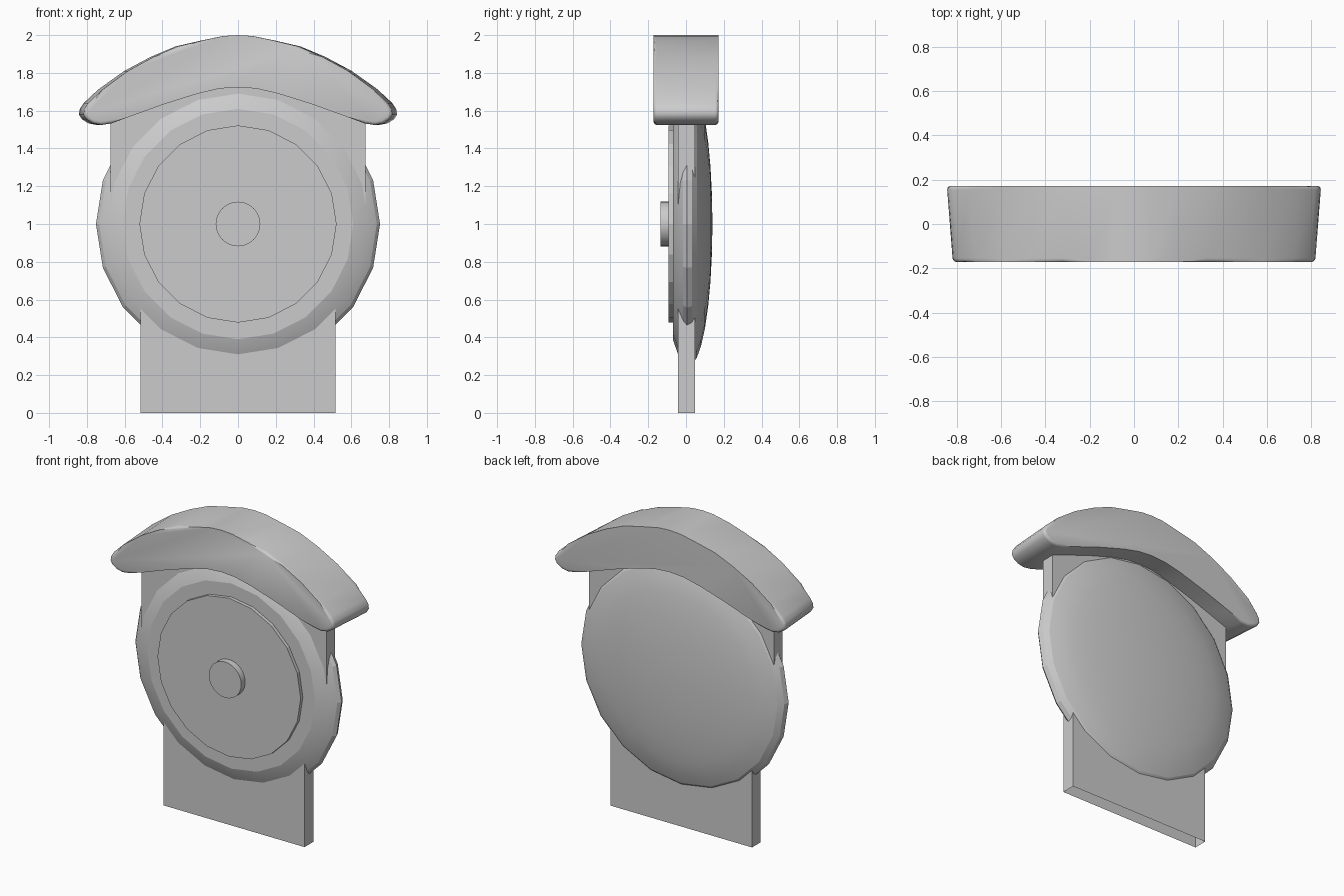
import bpy, bmesh
from math import cos, sin, pi, radians

if "Cube" in bpy.data.objects:
    bpy.data.objects.remove(bpy.data.objects["Cube"])


def finish(name, bm, smooth=None):
    bmesh.ops.recalc_face_normals(bm, faces=bm.faces)
    me = bpy.data.meshes.new(name)
    bm.to_mesh(me)
    bm.free()
    ob = bpy.data.objects.new(name, me)
    bpy.context.collection.objects.link(ob)
    if smooth:
        bpy.ops.object.select_all(action='DESELECT')
        ob.select_set(True)
        bpy.context.view_layer.objects.active = ob
        bpy.ops.object.shade_smooth_by_angle(angle=radians(smooth))
    return ob


def mirrored(half):
    """Close a right-hand outline (top centre to bottom centre) across x = 0."""
    return half + [(-x, z) for x, z in reversed(half) if x > 0]


def extrude_outline(outline, y0, y1, sx0=1.0, sx1=1.0):
    bm = bmesh.new()
    front = [bm.verts.new((x * sx0, y0, z)) for x, z in outline]
    back = [bm.verts.new((x * sx1, y1, z)) for x, z in outline]
    bm.faces.new(front)
    bm.faces.new(back)
    n = len(outline)
    for i in range(n):
        j = (i + 1) % n
        bm.faces.new((front[i], front[j], back[j], back[i]))
    return bm


def lathe(name, profile, sides, cz=1.0, smooth=None):
    """Revolve (radius, y) points around the y axis through z = cz."""
    bm = bmesh.new()
    rings = []
    for r, y in profile:
        if r == 0:
            rings.append([bm.verts.new((0, y, cz))] * sides)
        else:
            rings.append([bm.verts.new((r * cos(2 * pi * i / sides), y,
                                        cz + r * sin(2 * pi * i / sides)))
                          for i in range(sides)])
    for a, b in zip(rings, rings[1:]):
        for i in range(sides):
            j = (i + 1) % sides
            bm.faces.new(list(dict.fromkeys((a[i], a[j], b[j], b[i]))))
    return finish(name, bm, smooth)


# Backing plate: narrow foot, wider shoulders, slot recessed into the bottom
plate = mirrored([(0, 1.8), (0.35, 1.75), (0.675, 1.62), (0.675, 1.0),
                  (0.515, 0.8), (0.515, 0)])
bm = extrude_outline(plate, -0.042, 0.048)
bottom = [f for f in bm.faces if all(v.co.z < 0.001 for v in f.verts)]
bmesh.ops.inset_region(bm, faces=bottom, thickness=0.022)
ext = bmesh.ops.extrude_face_region(bm, geom=bottom)
bmesh.ops.delete(bm, geom=bottom, context='FACES')
bmesh.ops.translate(bm, vec=(0, 0, 0.3),
                    verts=[v for v in ext['geom'] if isinstance(v, bmesh.types.BMVert)])
finish("backing_plate", bm)

# Domed body: bevelled front, shallow dome at the back
dome = [(0.745 * sin(radians(a)), 0.02 + 0.12 * cos(radians(a)))
        for a in (84, 72, 60, 48, 36, 24, 12)]
lathe("domed_body", [(0, -0.07), (0.61, -0.07), (0.69, -0.042), (0.735, -0.015),
                     (0.752, 0.005)] + dome + [(0, 0.14)], 20, smooth=12)

# Face disc and centre knob
lathe("face_disc", [(0, -0.06), (0.522, -0.06), (0.522, -0.093), (0, -0.093)], 20)
lathe("centre_knob", [(0, -0.08), (0.118, -0.08), (0.118, -0.135), (0, -0.135)],
      32, smooth=40)

# Arched canopy, slightly wider at the back, rounded rims
canopy = mirrored([(0, 2.0), (0.08, 1.995), (0.2, 1.97), (0.33, 1.94), (0.46, 1.885),
                   (0.6, 1.81), (0.74, 1.71), (0.815, 1.64), (0.835, 1.61),
                   (0.84, 1.58), (0.825, 1.555), (0.79, 1.533), (0.745, 1.524),
                   (0.69, 1.532), (0.6, 1.565), (0.4, 1.635), (0.22, 1.69),
                   (0.1, 1.717), (0, 1.724)])
bm = extrude_outline(canopy, -0.172, 0.172, 0.972, 1.004)
rims = [e for e in bm.edges if abs(e.verts[0].co.y - e.verts[1].co.y) < 0.001]
bmesh.ops.bevel(bm, geom=rims, offset=0.018, segments=3, profile=0.5, affect='EDGES')
finish("arched_canopy", bm, smooth=40)
